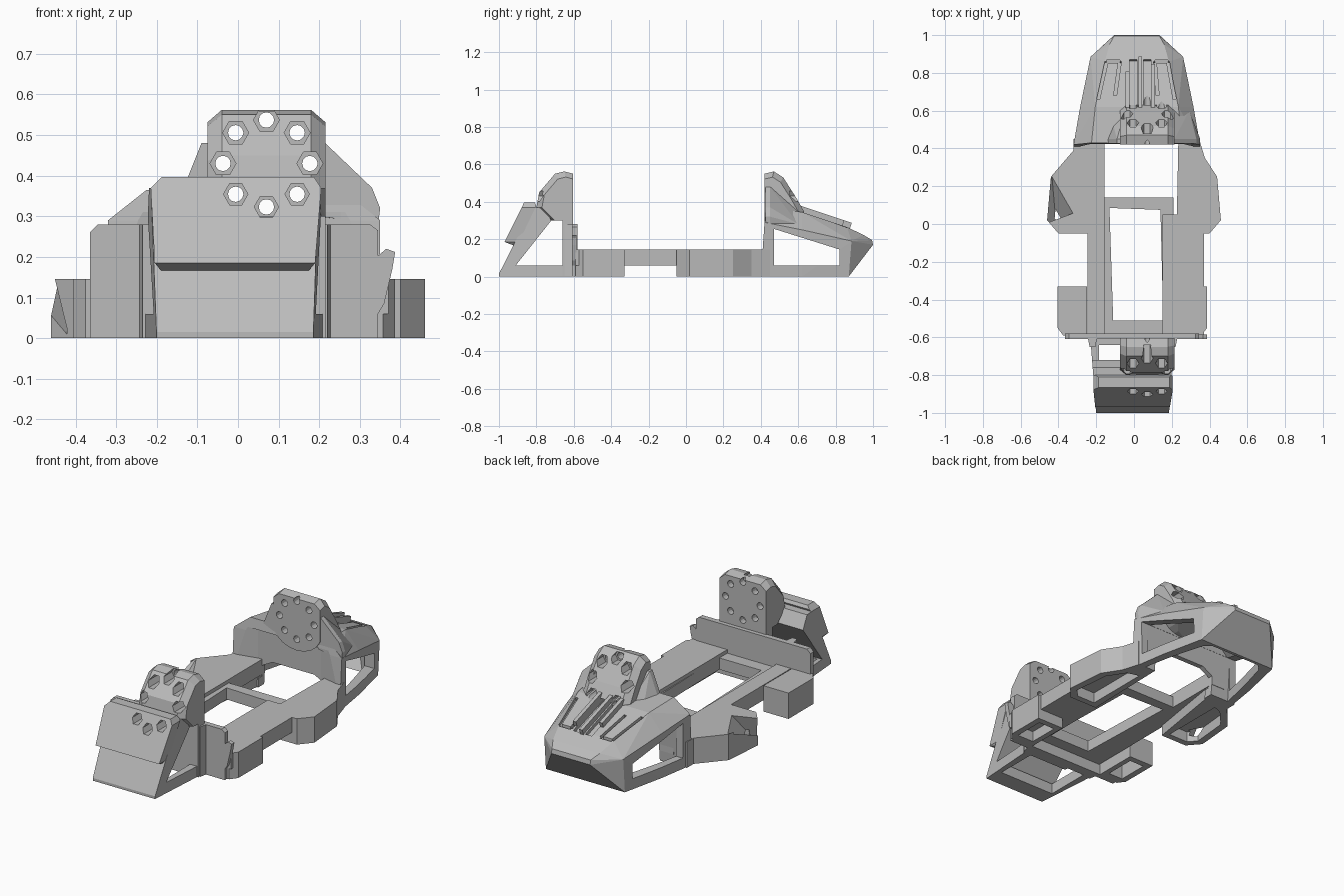
import bpy, bmesh, math
from mathutils import Vector

old = bpy.data.objects.get("Cube")
if old:
    bpy.data.objects.remove(old, do_unlink=True)

grey = bpy.data.materials.new("plain grey")
grey.use_nodes = True
grey.diffuse_color = (0.5, 0.5, 0.5, 1)
grey.node_tree.nodes["Principled BSDF"].inputs["Base Color"].default_value = (0.5, 0.5, 0.5, 1)


def finish(name, bm):
    bmesh.ops.recalc_face_normals(bm, faces=bm.faces)
    mesh = bpy.data.meshes.new(name)
    bm.to_mesh(mesh)
    bm.free()
    mesh.materials.append(grey)
    ob = bpy.data.objects.new(name, mesh)
    bpy.context.collection.objects.link(ob)
    return ob


def prism(name, axis, pts, lo, hi):
    """Extrude a flat outline along x, y or z."""
    place = {"x": lambda a, b, t: (t, a, b),
             "y": lambda a, b, t: (a, t, b),
             "z": lambda a, b, t: (a, b, t)}[axis]
    bm = bmesh.new()
    ends = [[bm.verts.new(place(a, b, t)) for a, b in pts] for t in (lo, hi)]
    for ring in ends:
        bm.faces.new(ring)
    for i in range(len(pts)):
        j = (i + 1) % len(pts)
        bm.faces.new((ends[0][i], ends[0][j], ends[1][j], ends[1][i]))
    return finish(name, bm)


def box(name, x0, x1, y0, y1, z0, z1):
    return prism(name, "z", [(x0, y0), (x1, y0), (x1, y1), (x0, y1)], z0, z1)


def hull(name, pts):
    bm = bmesh.new()
    for p in pts:
        bm.verts.new(p)
    bmesh.ops.convex_hull(bm, input=bm.verts[:])
    bmesh.ops.dissolve_limit(bm, angle_limit=0.02, verts=bm.verts[:], edges=bm.edges[:])
    return finish(name, bm)


def bar(name, a, b, width, height):
    """Box beam running from a to b."""
    a, b = Vector(a), Vector(b)
    along = (b - a).normalized()
    side = along.cross(Vector((0, 0, 1))).normalized() * width / 2
    up = side.cross(along).normalized() * height / 2
    return hull(name, [p + side * s + up * u for p in (a, b) for s in (-1, 1) for u in (-1, 1)])


def rod(name, x, z, r, y0, y1, sides):
    pts = [(x + r * math.cos(k * math.tau / sides), z + r * math.sin(k * math.tau / sides))
           for k in range(sides)]
    return prism(name, "y", pts, y0, y1)


def boolean(ob, cutter, op="DIFFERENCE"):
    mod = ob.modifiers.new("cut", "BOOLEAN")
    mod.operation, mod.object, mod.solver = op, cutter, "EXACT"
    dg = bpy.context.evaluated_depsgraph_get()
    mesh = bpy.data.meshes.new_from_object(ob.evaluated_get(dg))
    ob.modifiers.clear()
    ob.data = mesh
    bpy.data.objects.remove(cutter, do_unlink=True)
    return ob


# Bolt circle shared by both mounts
BOLT_X, BOLT_Z, BOLT_R = 0.07, 0.43, 0.107
bolts = [(BOLT_X + BOLT_R * math.cos(k * math.tau / 8),
          BOLT_Z + BOLT_R * math.sin(k * math.tau / 8)) for k in range(8)]


def drill(ob, r, y0, y1, sides):
    for x, z in bolts:
        boolean(ob, rod("drill", x, z, r, y0, y1, sides))


def mount_head(name, profile):
    """Convex bolt mount whose outer edges are chamfered on both sides."""
    back_y = profile[0][0]
    pts = []
    for y, z in profile:
        pts += [(x, y, z) for x in (-0.04, 0.18)]
        side_z = 0.36 + 0.85 * (z - 0.36) if z > 0.36 else z
        pts += [(x, back_y + 0.85 * (y - back_y), side_z) for x in (-0.075, 0.215)]
    return hull(name, pts)


# Front wedge: sloped slab with an open floor
slab = [(-1, 0), (-1, 0.015), (-0.82, 0.37), (-0.76, 0.37), (-0.72, 0.3),
        (-0.91, 0.06), (-0.6, 0.06), (-0.6, 0)]
wedge = prism("front_wedge", "x", slab, -0.3, 0.3)
boolean(wedge, prism("plan", "z", [(-0.2, -1.01), (0.185, -1.01), (0.215, -0.55), (-0.235, -0.55)],
                     -0.1, 0.6), "INTERSECT")
boolean(wedge, box("floor_opening", -0.185, 0.165, -0.9, -0.64, -0.1, 0.07))
drill(wedge, 0.03, -1.1, -0.6, 6)

# Tilted front panel
panel = prism("front_panel", "x",
              [(-0.97, 0.185), (-0.905, 0.16), (-0.8, 0.38), (-0.81, 0.397), (-0.865, 0.397)], -0.3, 0.3)
boolean(panel, prism("panel_outline", "y",
                     [(-0.18, 0.155), (0.165, 0.155), (0.19, 0.185), (0.205, 0.37), (0.185, 0.4),
                      (-0.185, 0.4), (-0.215, 0.37), (-0.205, 0.185)], -1.1, -0.6), "INTERSECT")
drill(panel, 0.03, -1.1, -0.6, 6)

# Front mount on its post, with bolt holes
mount = mount_head("front_mount", [(-0.603, 0.3), (-0.603, 0.55), (-0.65, 0.562), (-0.7, 0.55),
                                   (-0.785, 0.45), (-0.8, 0.37), (-0.72, 0.3)])
drill(mount, 0.032, -1.1, -0.64, 6)
drill(mount, 0.019, -1.1, -0.5, 12)
box("front_mount_post", -0.075, 0.215, -0.66, -0.603, 0, 0.3)

# Cross plate behind the front wedge, and the clip on its left edge
prism("front_plate", "y",
      [(-0.365, 0), (0.345, 0), (0.345, 0.265), (0.325, 0.28), (-0.345, 0.28), (-0.365, 0.26)],
      -0.61, -0.58)
prism("side_clip", "y",
      [(0.33, 0.07), (0.345, 0.06), (0.36, 0.085), (0.38, 0.17), (0.387, 0.212), (0.365, 0.22),
       (0.33, 0.19)], -0.61, -0.585)
for side, x in (("right", -0.235), ("left", 0.19)):
    prism(side + "_plate_brace", "z", [(x, -0.65), (x + 0.03, -0.65), (x + 0.04, -0.6), (x - 0.01, -0.6)],
          0, 0.28)

# Middle frame: rails and inner ring
box("right_rail", -0.245, -0.155, -0.59, 0.46, 0.06, 0.145)
box("left_rail", 0.15, 0.37, -0.59, 0.05, 0.06, 0.145)
ring = box("inner_ring", -0.16, 0.21, -0.59, 0.14, 0.06, 0.125)
boolean(ring, prism("ring_opening", "z", [(-0.11, -0.51), (0.155, -0.51), (0.14, 0.075), (-0.13, 0.085)],
                    -0.1, 0.3))

# Rear flared rail sections, open underneath
flare_r = prism("right_flare", "z",
                [(-0.155, 0.45), (-0.32, 0.45), (-0.32, 0.39), (-0.44, 0.25), (-0.46, 0.02), (-0.4, -0.05),
                 (-0.235, -0.05)], 0, 0.145)
boolean(flare_r, prism("hollow", "z", [(-0.26, 0.36), (-0.31, 0.34), (-0.4, 0.24), (-0.42, 0.03),
                                       (-0.38, -0.015), (-0.26, -0.015)], -0.1, 0.06))
boolean(flare_r, hull("notch", [(-0.435, 0.26, 0.15), (-0.48, 0, 0.15), (-0.32, 0.06, 0.15),
                                (-0.41, -0.03, 0.0), (-0.48, 0, 0.06)]))
flare_l = prism("left_flare", "z",
                [(0.235, 0.45), (0.345, 0.45), (0.375, 0.35), (0.44, 0.25), (0.46, 0.02), (0.4, -0.05),
                 (0.225, -0.05)], 0, 0.145)
boolean(flare_l, prism("hollow", "z", [(0.265, 0.36), (0.335, 0.34), (0.4, 0.24), (0.42, 0.03),
                                       (0.38, -0.015), (0.265, -0.015)], -0.1, 0.06))

# Forward side boxes, open underneath
for side, s, inner, outer in (("right", -1, 0.25, 0.405), ("left", 1, 0.22, 0.387)):
    pod = prism(side + "_side_box", "z",
                [(s * inner, -0.33), (s * outer, -0.33), (s * outer, -0.55), (s * (outer - 0.03), -0.59),
                 (s * inner, -0.59)], 0, 0.145)
    xs = sorted((s * (inner + 0.03), s * (outer - 0.035)))
    boolean(pod, box("hollow", xs[0], xs[1], -0.54, -0.365, -0.1, 0.11))

# Rear body: hollow tapered shell, open below
CX = 0.015
shell_rows = [(0.335, 0.40, 0), (0.335, 0.42, 0.29), (0.24, 0.43, 0.365),
              (0.30, 0.62, 0), (0.30, 0.62, 0.25), (0.22, 0.62, 0.345),
              (0.245, 0.87, 0), (0.245, 0.885, 0.19), (0.17, 0.86, 0.265),
              (0.12, 1.0, 0.17), (0.12, 0.995, 0.195), (0.145, 0.95, 0.222)]
shell = hull("rear_body", [(CX + s * x, y, z) for x, y, z in shell_rows for s in (-1, 1)])
inside = []
for x, y, z in shell_rows:
    depth = y + 0.05 if y < 0.5 else (y - 0.055 if y > 0.8 else y)
    inside += [(CX + s * (x - 0.05), depth, z - 0.05) for s in (-1, 1)]
boolean(shell, hull("cavity", inside))
boolean(shell, prism("side_windows", "x", [(0.47, 0.06), (0.82, 0.06), (0.82, 0.145), (0.47, 0.255)],
                     -0.6, 0.6))

# Rounded opening below the front wall, and a shallow hollow in the wall
boolean(shell, prism("wall_opening", "y",
                     [(-0.155, -0.1), (0.235, -0.1), (0.235, 0.11), (0.17, 0.145), (-0.09, 0.145),
                      (-0.155, 0.11)], 0.3, 0.56))
boolean(shell, prism("wall_hollow", "z",
                     [(-0.29, 0.3), (-0.29, 0.41), (-0.18, 0.435), (0.21, 0.435), (0.32, 0.41),
                      (0.32, 0.3)], 0.05, 0.31))


def roof(x, y, lift=0.0):
    return (x, y, 0.345 - 0.333 * (y - 0.62) + lift)


# U-shaped roof slots and channels
for path in ([(-0.19, 0.66), (-0.145, 0.86), (-0.075, 0.86), (-0.1, 0.68)],
             [(0.215, 0.66), (0.18, 0.86), (0.11, 0.86), (0.125, 0.68)]):
    for a, b in zip(path, path[1:]):
        boolean(shell, bar("slot", roof(*a), roof(*b), 0.016, 0.04))
for x in (-0.005, 0.07):
    boolean(shell, bar("channel", roof(x, 0.6), roof(x, 0.87), 0.04, 0.04))
drill(shell, 0.019, 0.3, 1.1, 12)

# Roof fins beside the channels
for x, end in ((-0.035, 0.8), (0.033, 0.88), (0.1, 0.84)):
    bar("roof_fin", roof(x, 0.61, 0.01), roof(x, end, 0.01), 0.02, 0.04)

# Rear mount with a rounded foot, and its side gussets
rear = mount_head("rear_mount", [(0.42, 0.25), (0.42, 0.55), (0.47, 0.562), (0.52, 0.53), (0.59, 0.42),
                                 (0.63, 0.35), (0.63, 0.31), (0.46, 0.25)])
foot = [(BOLT_X + 0.15 * math.cos(t), 0.38 + 0.12 * math.sin(t))
        for t in (math.pi + k * math.pi / 10 for k in range(11))]
boolean(rear, prism("rounded_foot", "y", foot + [(0.22, 0.6), (-0.08, 0.6)], 0.3, 0.8), "INTERSECT")
drill(rear, 0.032, 0.48, 1.1, 6)
drill(rear, 0.019, 0.3, 1.1, 12)
gusset_l = [(0.2, 0.3), (0.2, 0.49), (0.215, 0.48), (0.33, 0.37), (0.35, 0.32), (0.345, 0.28)]
gusset_r = [(-0.06, 0.32), (-0.06, 0.48), (-0.09, 0.48), (-0.115, 0.4), (-0.14, 0.355)]
for name, outline, tip in (("left_gusset", gusset_l, 0.60), ("right_gusset", gusset_r, 0.56)):
    hull(name, [(x, y, z) for x, z in outline for y in (0.425, 0.45)]
         + [(outline[0][0], tip, 0.36), (outline[0][0], tip, 0.32),
            (outline[-1][0] * 0.85, tip, 0.28)])
